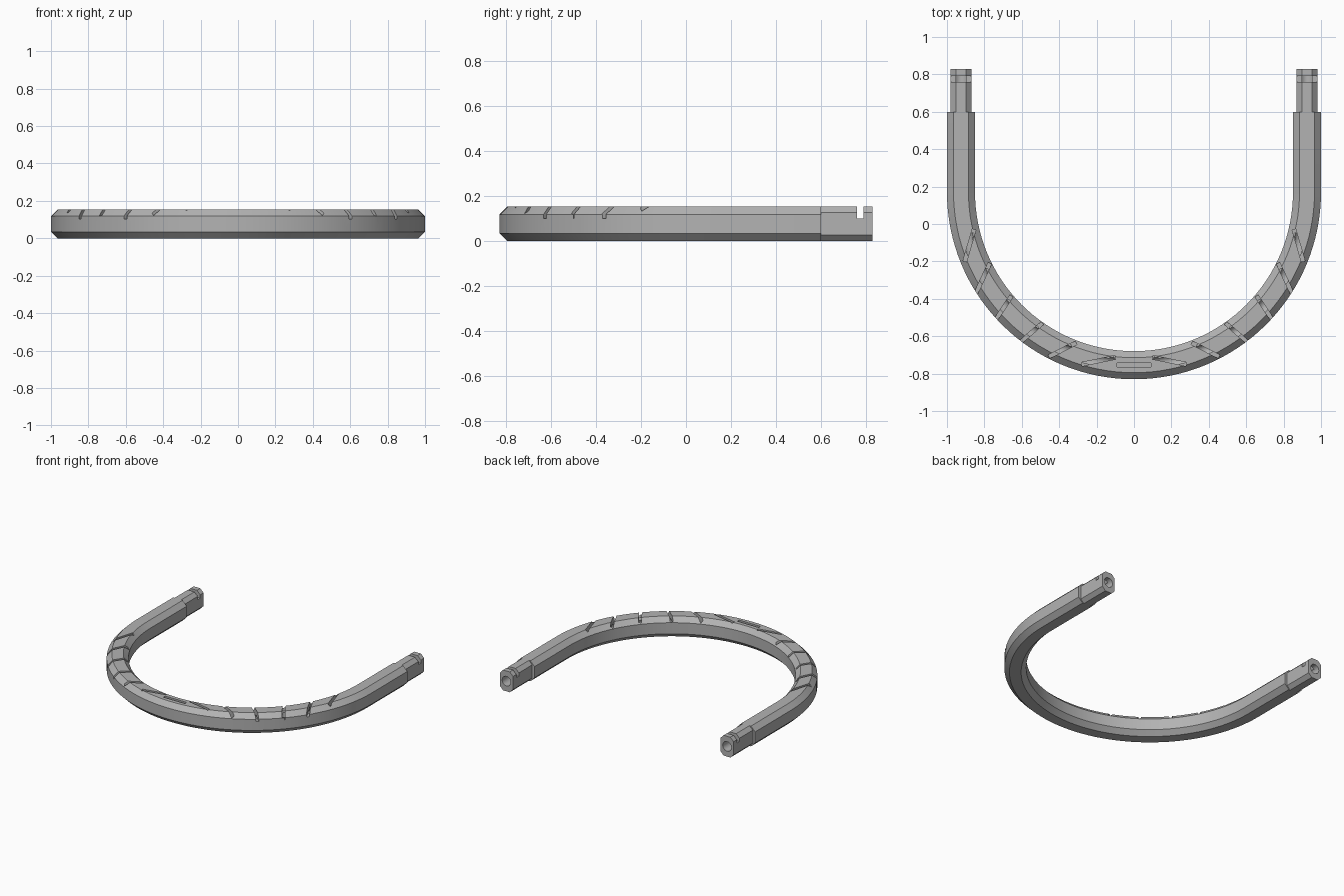
import bpy, bmesh
from math import sin, cos, pi, hypot
from mathutils import Vector, Matrix

cube = bpy.data.objects.get("Cube")
if cube:
    bpy.data.objects.remove(cube, do_unlink=True)

ARC_Y, PATH_R, ARM_END, TIP, TOP = 0.17, 0.925, 0.60, 0.83, 0.154

grey = bpy.data.materials.new("plain grey")
grey.use_nodes = True
grey.diffuse_color = (0.45, 0.45, 0.45, 1)
grey.node_tree.nodes["Principled BSDF"].inputs["Base Color"].default_value = grey.diffuse_color


def octagon(half, chamfer):
    """Chamfered rectangle as (sideways, height) points."""
    a, b = half - chamfer, chamfer
    return [(a, 0), (half, b), (half, TOP - b), (a, TOP),
            (-a, TOP), (-half, TOP - b), (-half, b), (-a, 0)]


def make_object(name, bm):
    bmesh.ops.recalc_face_normals(bm, faces=bm.faces)
    mesh = bpy.data.meshes.new(name)
    bm.to_mesh(mesh)
    bm.free()
    mesh.materials.append(grey)
    obj = bpy.data.objects.new(name, mesh)
    bpy.context.collection.objects.link(obj)
    return obj


def u_path(ends, section):
    """Stations (point, sideways direction, section) along the U."""
    arc = []
    for i in range(65):
        t = pi + pi * i / 64
        out = Vector((cos(t), sin(t), 0))
        arc.append((out * PATH_R + Vector((0, ARC_Y, 0)), out, section))
    left = [(Vector((-PATH_R, y, 0)), Vector((-1, 0, 0)), s) for y, s in ends]
    right = [(Vector((PATH_R, y, 0)), Vector((1, 0, 0)), s) for y, s in reversed(ends)]
    return left + arc + right


def sweep(name, stations):
    bm = bmesh.new()
    rings = [[bm.verts.new(p + out * u + Vector((0, 0, z))) for u, z in sec]
             for p, out, sec in stations]
    n = len(rings[0])
    for a, b in zip(rings, rings[1:]):
        for i in range(n):
            j = (i + 1) % n
            bm.faces.new((a[i], a[j], b[j], b[i]))
    bm.faces.new(rings[0])
    bm.faces.new(rings[-1])
    return make_object(name, bm)


def add_box(bm, centre, size, angle=0):
    m = Matrix.Translation(centre) @ Matrix.Rotation(angle, 4, "Z") @ Matrix.Diagonal((*size, 1))
    bmesh.ops.create_cube(bm, size=1, matrix=m)


# U-shaped bar with a narrower plug on each arm
bar, plug = octagon(0.075, 0.035), octagon(0.055, 0.027)
body = sweep("u_shaped_bar", u_path(
    [(TIP, plug), (ARM_END, plug), (ARM_END, bar)], bar))

# Round bore running through the whole bar
circle = [(0.036 * cos(i * pi / 12), 0.077 + 0.036 * sin(i * pi / 12)) for i in range(24)]
bore = sweep("bore_cutter", u_path([(TIP + 0.05, circle)], circle))

# Slanted slots (inner end, outer end), plug notches and small holes
slots = [((0.855, -0.03), (0.905, -0.20)), ((0.77, -0.21), (0.845, -0.37)),
         ((0.655, -0.385), (0.735, -0.505)), ((0.49, -0.53), (0.605, -0.63)),
         ((0.31, -0.635), (0.455, -0.71)), ((0.10, -0.713), (0.28, -0.75))]
slot_bm, hole_bm = bmesh.new(), bmesh.new()
for side in (-1, 1):
    for inner, outer in slots:
        a = Vector((inner[0] * side, inner[1], 0.152))
        b = Vector((outer[0] * side, outer[1], 0.152))
        d = b - a
        add_box(slot_bm, (a + b) / 2, (d.length, 0.02, 0.1), Vector((1, 0)).angle_signed(d.xy) * -1)
        # hole where the slot meets the inner edge of the top face
        p = min((a + d * k / 40 for k in range(41)),
                key=lambda q: abs(hypot(q.x, q.y - ARC_Y) - 0.894))
        bmesh.ops.create_cone(hole_bm, cap_ends=True, segments=12, radius1=0.012, radius2=0.012,
                              depth=0.05, matrix=Matrix.Translation((p.x, p.y, 0.09)))
    add_box(slot_bm, (PATH_R * side, 0.775, 0.152), (0.2, 0.03, 0.1))
# shallow groove at the middle of the curve
add_box(slot_bm, (0, -0.754, 0.16), (0.18, 0.022, 0.05))
cutters = [bore, make_object("slot_cutter", slot_bm), make_object("hole_cutter", hole_bm)]

bpy.context.view_layer.objects.active = body
body.select_set(True)
for cutter in cutters:
    mod = body.modifiers.new(cutter.name, "BOOLEAN")
    mod.operation, mod.solver, mod.object = "DIFFERENCE", "EXACT", cutter
    bpy.ops.object.modifier_apply(modifier=mod.name)
    bpy.data.objects.remove(cutter, do_unlink=True)
bpy.ops.object.shade_smooth_by_angle(angle=pi / 8)
